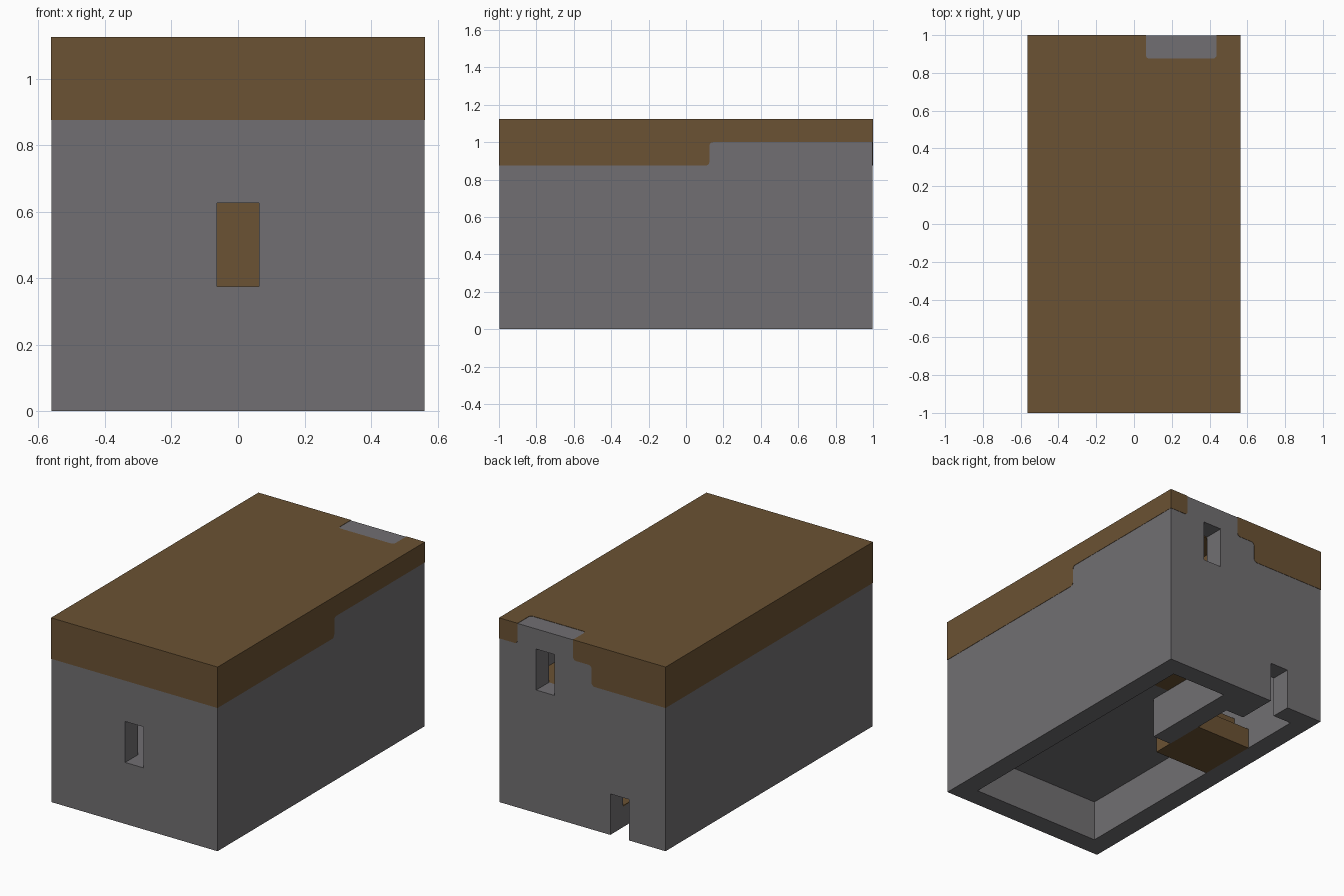
import bpy, bmesh
from mathutils import Matrix, Vector

cube = bpy.data.objects.get("Cube")
if cube:
    bpy.data.objects.remove(cube, do_unlink=True)

U = 0.125            # block size
W, L, H = 4.5, 8, 9  # half width, half length and height, in blocks
SKIN = 0.002         # thickness of the brown facing


def material(name, rgb):
    m = bpy.data.materials.new(name)
    m.use_nodes = True
    m.diffuse_color = (*rgb, 1)
    m.node_tree.nodes["Principled BSDF"].inputs["Base Color"].default_value = (*rgb, 1)
    return m


stone = material("stone grey", (0.165, 0.159, 0.168))
earth = material("earth brown", (0.147, 0.084, 0.033))


def finish(name, bm, mat):
    bmesh.ops.recalc_face_normals(bm, faces=bm.faces)
    mesh = bpy.data.meshes.new(name)
    bm.to_mesh(mesh)
    bm.free()
    mesh.materials.append(mat)
    ob = bpy.data.objects.new(name, mesh)
    bpy.context.collection.objects.link(ob)
    return ob


def box(name, mat, x, y, z, shrink=0):
    """Box from ranges in blocks, optionally drawn in on the outside."""
    bm = bmesh.new()
    bmesh.ops.create_cube(bm, size=1)
    for v in bm.verts:
        for i, (a, b) in enumerate((x, y, z)):
            v.co[i] = a * U + shrink if v.co[i] < 0 else b * U - shrink
    return finish(name, bm, mat)


def facing(name, outline, place, depth):
    """Thin plate; outline points with a third entry get rounded corners."""
    bm = bmesh.new()
    verts = [bm.verts.new(place(p[0] * U, p[1] * U)) for p in outline]
    bm.faces.new(verts)
    soft = [v for v, p in zip(verts, outline) if len(p) == 3]
    if soft:
        bmesh.ops.bevel(bm, geom=soft, offset=0.02, segments=3, profile=0.5,
                        affect='VERTICES')
    out = bmesh.ops.extrude_face_region(bm, geom=bm.faces[:])["geom"]
    moved = [g for g in out if isinstance(g, bmesh.types.BMVert)]
    bmesh.ops.translate(bm, verts=moved, vec=Vector(depth) * SKIN)
    return finish(name, bm, earth)


# Hollow stone shell with an intermediate floor, rooms and doorways
shell = box("stone_shell", stone, (-W, W), (-L, L), (0, H), SKIN)
for v in shell.data.vertices:      # the foot stays on the ground
    if v.co.z < U:
        v.co.z = 0
hollows = {
    "lower_room": ((-3.5, 3.5), (-7, 7), (-1, 2)),
    "upper_room": ((-3.5, 3.5), (-7, 7), (3, 7)),
    "lower_stairwell": ((-3.5, -0.5), (1, 7), (1.5, 3.5)),
    "upper_stairwell": ((0.5, 3.5), (3, 7), (1.5, 3.5)),
    "raised_ceiling": ((-0.5, 3.5), (1, 7), (6.5, 8)),
    "front_doorway": ((-0.5, 0.5), (-9, -6.5), (3, 5)),
    "back_upper_doorway": ((1.5, 2.5), (6.5, 9), (6, 8)),
    "back_lower_doorway": ((-2.5, -1.5), (6.5, 9), (-1, 2)),
}
for name, size in hollows.items():
    cutter = box(name, stone, *size)
    cutter.hide_render = True
    mod = shell.modifiers.new(name, 'BOOLEAN')
    mod.operation, mod.solver, mod.object = 'DIFFERENCE', 'EXACT', cutter
    bpy.context.view_layer.objects.active = shell
    bpy.ops.object.modifier_apply(modifier=name)
    bpy.data.objects.remove(cutter, do_unlink=True)

# Wall between the two flights of stairs
box("divider_base", stone, (-0.5, 0.5), (2, 7), (0, 3))
box("divider_top", earth, (-0.5, 0.5), (2, 7), (3, 8))
box("low_pillar", stone, (-1.5, -0.5), (6, 7), (0, 1))
box("pillar_cap", earth, (-1.5, -0.5), (6, 7), (1, 1.05))

# Two flights of stairs and the landing
for i in range(3):
    box(f"lower_stair_{i + 1}", earth, (-3.5, -0.5), (3 - i, 4 - i), (0, i + 1))
for i in range(2):
    box(f"upper_stair_{i + 1}", earth, (0.5, 3.5), (1 + i, 2 + i), (3, 4 + i))
box("landing", earth, (0.5, 3.5), (3, 7), (2, 6))

# Earth ceilings inside
box("front_ceiling", earth, (-3.5, 3.5), (-7, 1), (6.95, 7))
box("stairwell_ceiling", earth, (-3.5, -0.5), (1, 7), (6.95, 7))
box("landing_ceiling", earth, (0.5, 3.5), (1, 7), (7.95, 8))

# Earth facing on the outside
facing("roof_earth",
       [(-W, -L), (W, -L), (W, L), (3.5, L), (3.5, 7, 1), (0.5, 7, 1), (0.5, L), (-W, L)],
       lambda a, b: (a, b, H * U - SKIN), (0, 0, 1))
facing("front_earth", [(-W, 7), (W, 7), (W, H), (-W, H)],
       lambda a, b: (a, SKIN - L * U, b), (0, -1, 0))
facing("plain_side_earth", [(-L, 7), (L, 7), (L, H), (-L, H)],
       lambda a, b: (SKIN - W * U, a, b), (-1, 0, 0))
facing("stepped_side_earth",
       [(-L, 7), (1, 7, 1), (1, 8, 1), (L, 8), (L, H), (-L, H)],
       lambda a, b: (W * U - SKIN, a, b), (1, 0, 0))
facing("back_stepped_earth",
       [(-W, 7), (-0.5, 7, 1), (-0.5, 8, 1), (0.5, 8, 1), (0.5, H), (-W, H)],
       lambda a, b: (a, L * U - SKIN, b), (0, 1, 0))
facing("back_corner_earth", [(3.5, 8, 1), (W, 8), (W, H), (3.5, H)],
       lambda a, b: (a, L * U - SKIN, b), (0, 1, 0))
